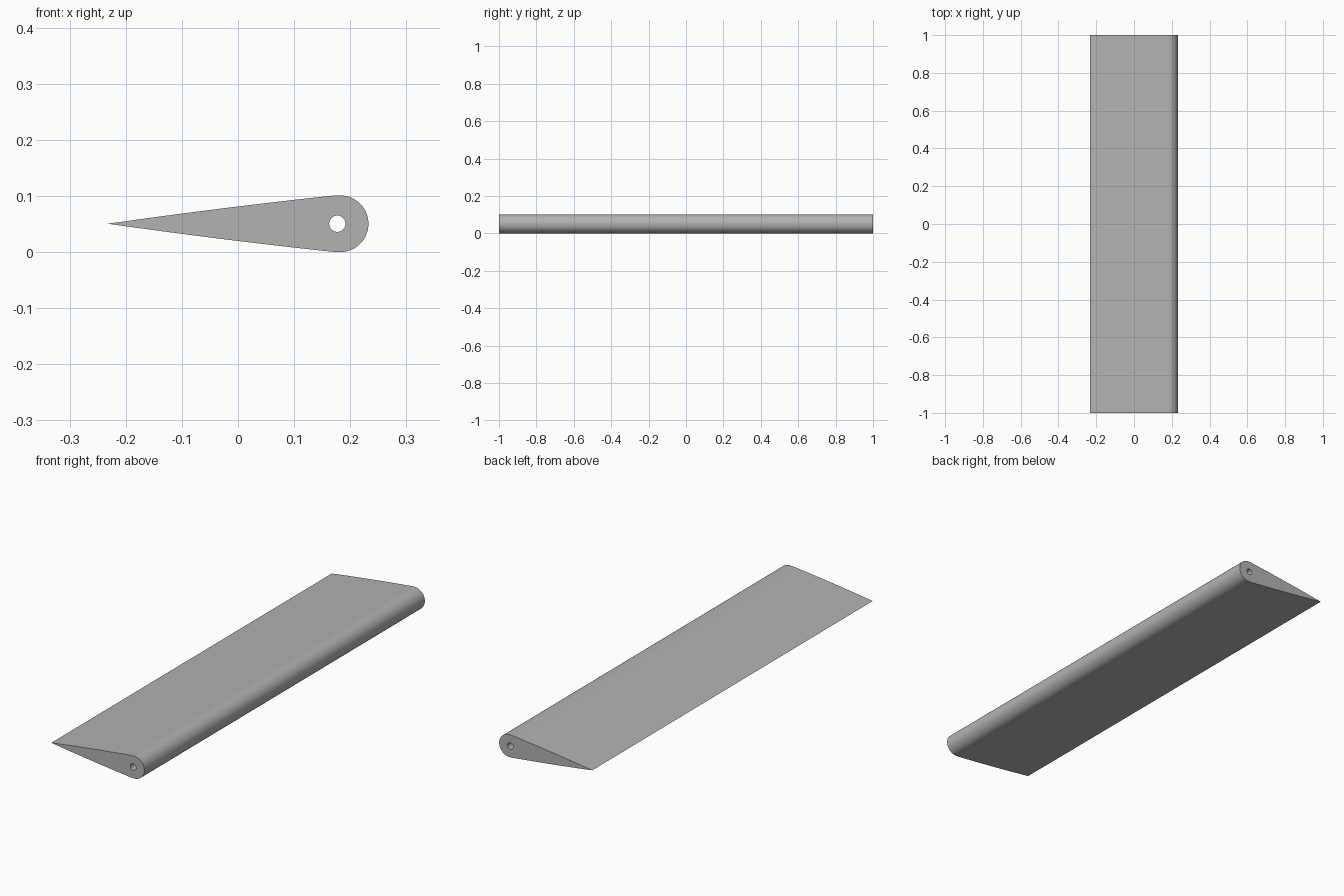
import bpy, bmesh
from math import sin, cos, pi, radians
from mathutils import Vector

cube = bpy.data.objects.get("Cube")
if cube:
    bpy.data.objects.remove(cube, do_unlink=True)

grey = bpy.data.materials.new("light_grey")
grey.use_nodes = True
colour = (0.45, 0.45, 0.45, 1)
grey.diffuse_color = colour
grey.node_tree.nodes["Principled BSDF"].inputs["Base Color"].default_value = colour

MID = 0.0505          # height of the chord line
TAIL, SHOULDER, NOSE = -0.232, 0.165, 0.182

# Upper half of the aerofoil: gently bowed flank, then a round nose
upper = []
for i in range(1, 13):
    t = i / 12
    upper.append((TAIL + (SHOULDER - TAIL) * t, 0.0497 * t + 0.007 * t * (1 - t)))
for i in range(24):
    a = pi / 2 * (1 - i / 24)
    upper.append((NOSE + 0.0505 * cos(a), 0.0505 * sin(a)))

# Mirror it to close the outline
outline = [(TAIL, 0)] + upper + [(NOSE + 0.0505, 0)]
outline += [(x, -z) for x, z in reversed(upper)]
hole = [(0.177 + 0.0145 * cos(2 * pi * i / 32), 0.0145 * sin(2 * pi * i / 32))
        for i in range(32)]

# Fill the section around the pivot hole and extrude it along the span
bm = bmesh.new()
edges = []
for loop in (outline, hole):
    verts = [bm.verts.new((x, -1, MID + z)) for x, z in loop]
    edges += [bm.edges.new((v, verts[i - 1])) for i, v in enumerate(verts)]
bmesh.ops.triangle_fill(bm, edges=edges, use_beauty=True, normal=Vector((0, -1, 0)))
ext = bmesh.ops.extrude_face_region(bm, geom=bm.faces[:], use_keep_orig=True)
moved = [g for g in ext["geom"] if isinstance(g, bmesh.types.BMVert)]
bmesh.ops.translate(bm, verts=moved, vec=(0, 2, 0))
bmesh.ops.recalc_face_normals(bm, faces=bm.faces[:])

mesh = bpy.data.meshes.new("wing_flap")
bm.to_mesh(mesh)
bm.free()
mesh.materials.append(grey)
flap = bpy.data.objects.new("wing_flap", mesh)
bpy.context.collection.objects.link(flap)

# Smooth the curved skin, keep the end caps and trailing edge sharp
bpy.ops.object.select_all(action="DESELECT")
flap.select_set(True)
bpy.context.view_layer.objects.active = flap
bpy.ops.object.shade_smooth_by_angle(angle=radians(30))
